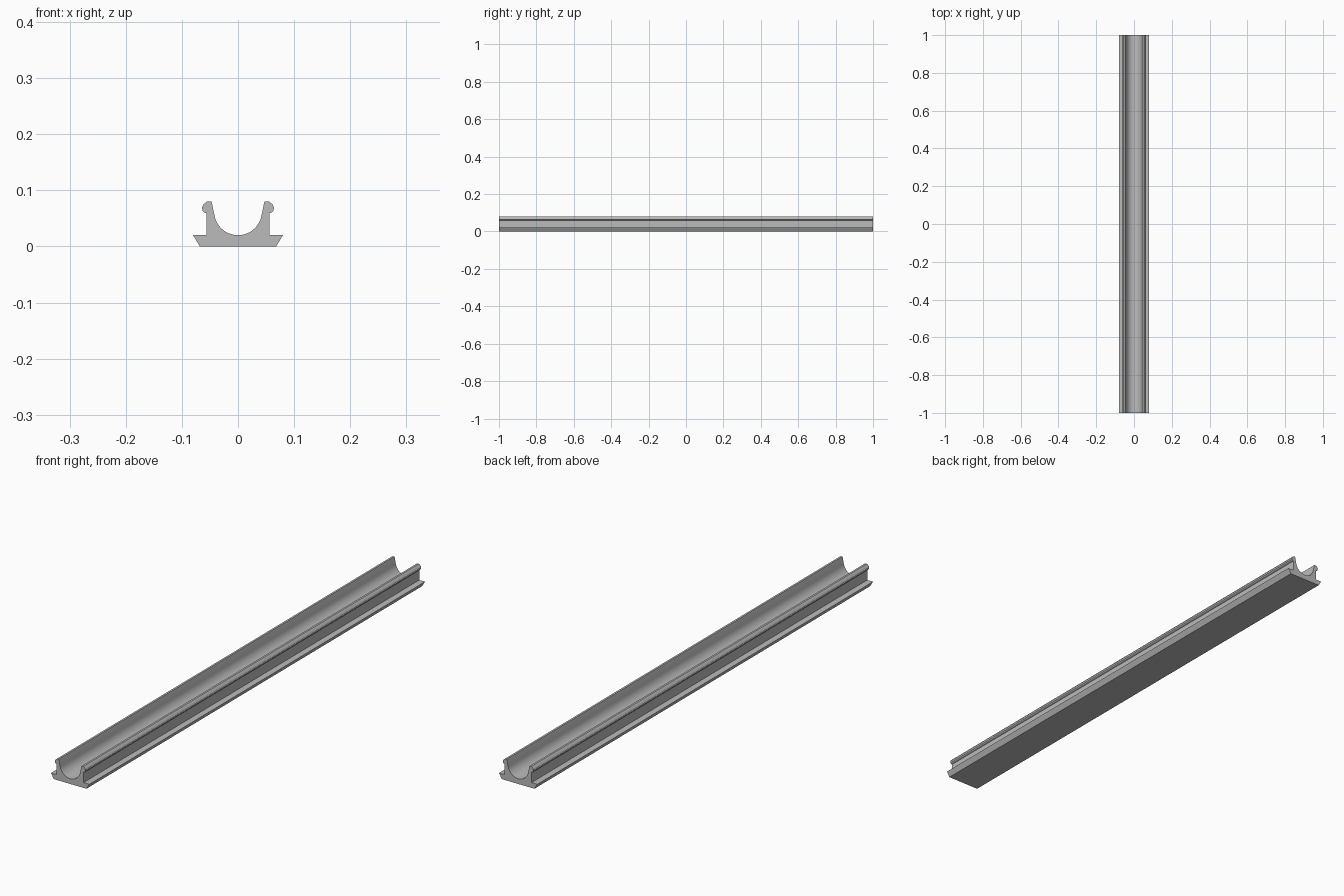
import bpy, bmesh
from math import sin, cos, radians

cube = bpy.data.objects.get("Cube")
if cube:
    bpy.data.objects.remove(cube)

LENGTH = 2.0
grey = bpy.data.materials.new("plain grey")
grey.use_nodes = True
colour = (0.5, 0.5, 0.5, 1)
grey.diffuse_color = colour
grey.node_tree.nodes["Principled BSDF"].inputs["Base Color"].default_value = colour

# Right half of the section: flared foot, wall, rounded lip
half = [(0.068, 0), (0.08, 0.02), (0.056, 0.02), (0.056, 0.059),
        (0.061, 0.061), (0.0635, 0.064), (0.064, 0.07), (0.061, 0.0755),
        (0.055, 0.0805), (0.0475, 0.0805), (0.0465, 0.078)]

# Round channel, running tangent into the sloping inner sides
R, CENTRE_Z, STEPS = 0.0425, 0.0625, 14
for i in range(STEPS):
    a = radians(11 + 79 * i / STEPS)
    half.append((R * cos(a), CENTRE_Z - R * sin(a)))

# Mirror the half and extrude it along the rail
profile = half + [(0, CENTRE_Z - R)] + [(-x, z) for x, z in reversed(half)]
bm = bmesh.new()
end = bm.faces.new([bm.verts.new((x, -LENGTH / 2, z)) for x, z in profile])
grown = bmesh.ops.extrude_face_region(bm, geom=[end], use_keep_orig=True)
moved = [v for v in grown["geom"] if isinstance(v, bmesh.types.BMVert)]
bmesh.ops.translate(bm, verts=moved, vec=(0, LENGTH, 0))
bmesh.ops.recalc_face_normals(bm, faces=bm.faces)

mesh = bpy.data.meshes.new("channel_rail")
bm.to_mesh(mesh)
bm.free()
mesh.materials.append(grey)
rail = bpy.data.objects.new("channel_rail", mesh)
bpy.context.collection.objects.link(rail)

# Smooth the channel, keep the corners crisp
bpy.ops.object.select_all(action="DESELECT")
rail.select_set(True)
bpy.context.view_layer.objects.active = rail
bpy.ops.object.shade_smooth_by_angle(angle=radians(25))
